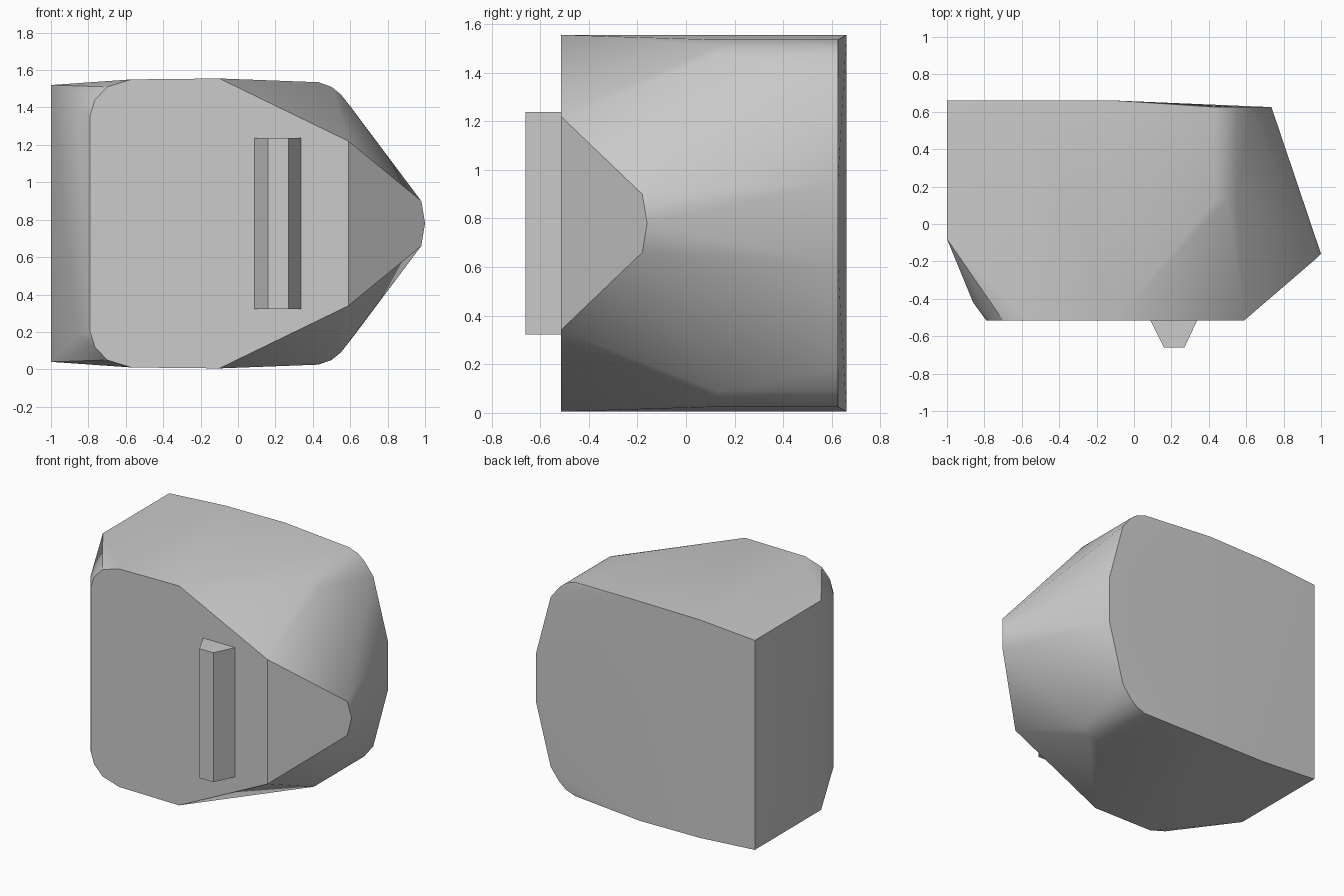
import bpy, bmesh, math

cube = bpy.data.objects.get("Cube")
if cube:
    bpy.data.objects.remove(cube, do_unlink=True)

MID = 0.78  # height of the mirror plane

grey = bpy.data.materials.new("plain grey")
grey.use_nodes = True
colour = (0.6, 0.6, 0.6, 1)
grey.diffuse_color = colour
grey.node_tree.nodes["Principled BSDF"].inputs["Base Color"].default_value = colour


def hull_part(name, half_points):
    """Convex solid from points given as x, y and distance above or below MID."""
    bm = bmesh.new()
    for x, y, h in half_points:
        for side in (1, -1):
            bm.verts.new((x, y, MID + side * h))
    bmesh.ops.remove_doubles(bm, verts=bm.verts, dist=0.0005)
    hull = bmesh.ops.convex_hull(bm, input=bm.verts)
    spare = {v for v in hull["geom_interior"] + hull["geom_unused"]
             if isinstance(v, bmesh.types.BMVert)}
    bmesh.ops.delete(bm, geom=list(spare), context='VERTS')
    bmesh.ops.dissolve_limit(bm, angle_limit=math.radians(0.5),
                             verts=bm.verts, edges=bm.edges)
    bmesh.ops.recalc_face_normals(bm, faces=bm.faces)
    mesh = bpy.data.meshes.new(name)
    bm.to_mesh(mesh)
    bm.free()
    mesh.materials.append(grey)
    obj = bpy.data.objects.new(name, mesh)
    bpy.context.collection.objects.link(obj)
    bpy.ops.object.select_all(action='DESELECT')
    obj.select_set(True)
    bpy.context.view_layer.objects.active = obj
    bpy.ops.object.shade_smooth_by_angle(angle=math.radians(30))
    return obj


# Flat front with rounded corners on one side and a taper on the other
front = [(x, -0.515, h) for x, h in (
    (-0.79, 0.58), (-0.765, 0.66), (-0.7, 0.73), (-0.57, 0.77),
    (-0.1, 0.775), (0.59, 0.44))]
# Blunt pointed tip
tip = [(0.98, -0.18, 0.12), (1.0, -0.16, 0)]
# Rounded shoulder running to the back
shoulder = [(x, y, h) for y in (0.13, 0.625)
            for x, h in ((0.43, 0.755), (0.5, 0.73), (0.55, 0.69))]
# Back wall and flat side
back = [(0.62, 0.625, 0.6), (0.735, 0.625, 0.17),
        (-0.1, 0.66, 0.775), (-0.57, 0.66, 0.77), (-1, 0.66, 0.74)]
side = [(-1, -0.08, 0.74), (-0.86, -0.42, 0.6)]
hull_part("body", front + tip + shoulder + back + side)

# Tapered upright bar on the front
hull_part("front_bar", [(x, y, 0.457) for x, y in (
    (0.085, -0.51), (0.34, -0.51), (0.27, -0.66), (0.16, -0.66))])
